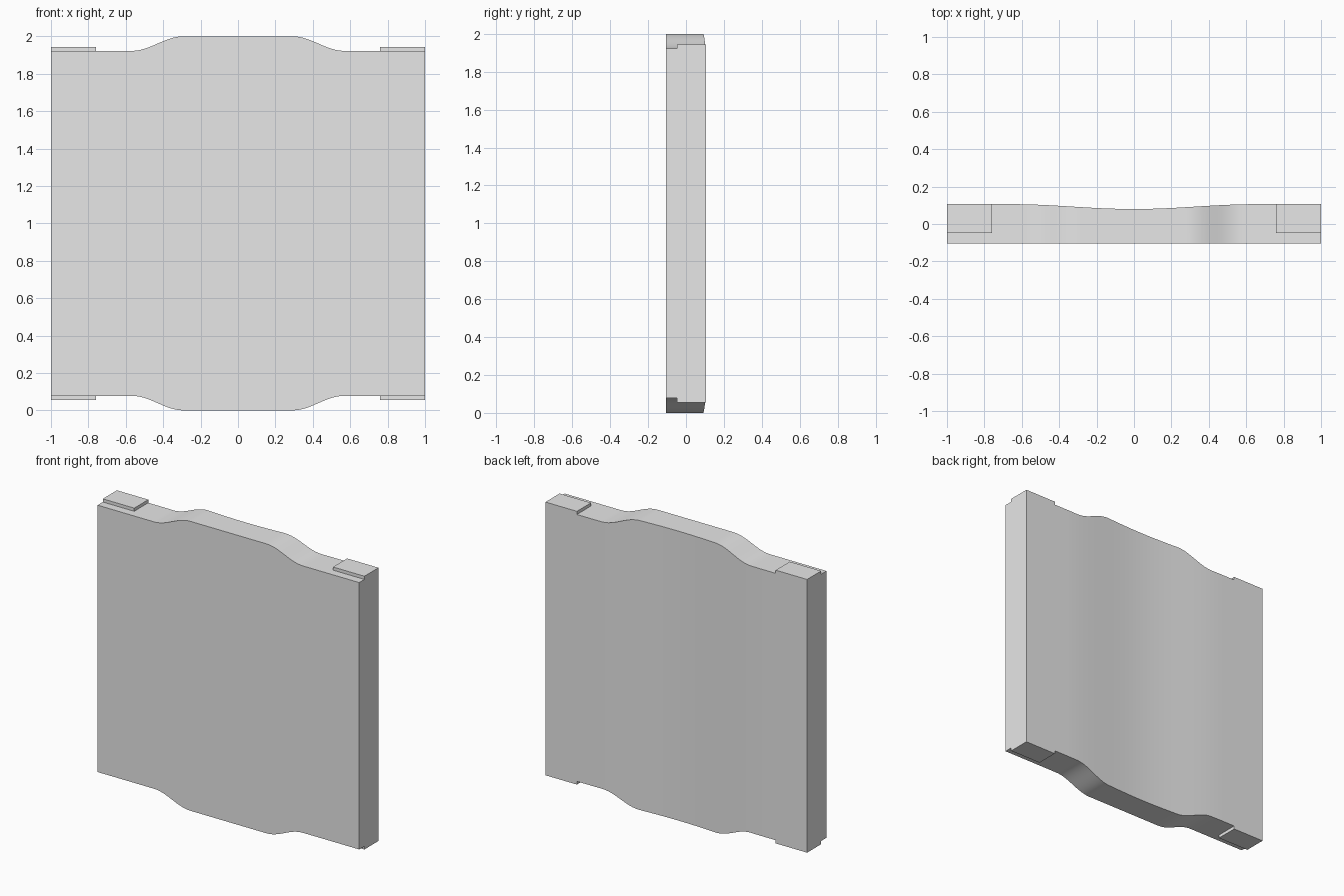
import bpy, bmesh
from math import cos, pi, radians

cube = bpy.data.objects.get("Cube")
if cube:
    bpy.data.objects.remove(cube, do_unlink=True)

HALF_W, FRONT, BACK = 1.0, -0.105, 0.106
HALF_H, SHOULDER, TAB = 1.0, 0.922, 0.944   # half heights about the middle

grey = bpy.data.materials.new("plain_grey")
grey.use_nodes = True
colour = (0.8, 0.8, 0.8, 1)
grey.diffuse_color = colour
grey.node_tree.nodes["Principled BSDF"].inputs["Base Color"].default_value = colour


def add_object(name, bm):
    bmesh.ops.recalc_face_normals(bm, faces=bm.faces)
    mesh = bpy.data.meshes.new(name)
    bm.to_mesh(mesh)
    bm.free()
    mesh.materials.append(grey)
    obj = bpy.data.objects.new(name, mesh)
    bpy.context.collection.objects.link(obj)
    return obj


def ease(x, start, end):
    """Smooth step from 0 at start to 1 at end."""
    t = min(max((abs(x) - start) / (end - start), 0), 1)
    return (1 - cos(pi * t)) / 2


# Panel: rectangular section swept across x, bulging in height, hollowed at the back
bm = bmesh.new()
rings = []
steps = 100
for i in range(steps + 1):
    x = HALF_W * (2 * i / steps - 1)
    h = HALF_H - (HALF_H - SHOULDER) * ease(x, 0.29, 0.57)
    back = 0.08 + (BACK - 0.08) * ease(x, 0, 0.66)
    section = [(FRONT, 1 - h), (FRONT, 1 + h), (back, 1 + h), (back, 1 - h)]
    rings.append([bm.verts.new((x, y, z)) for y, z in section])
for a, b in zip(rings, rings[1:]):
    for k in range(4):
        n = (k + 1) % 4
        bm.faces.new((a[k], a[n], b[n], b[k]))
bm.faces.new(rings[0])
bm.faces.new(rings[-1])
panel = add_object("panel", bm)

bpy.ops.object.select_all(action="DESELECT")
panel.select_set(True)
bpy.context.view_layer.objects.active = panel
bpy.ops.object.shade_smooth_by_angle(angle=radians(30))

# Corner tabs: thin plates on the four shoulders, flush with the back and sides
TAB_X, TAB_Y = 0.76, -0.048
for side, sx in (("left", 1), ("right", -1)):
    for level, sz in (("top", 1), ("bottom", -1)):
        bm = bmesh.new()
        bmesh.ops.create_cube(bm, size=1)
        for v in bm.verts:
            v.co = (sx * (HALF_W if v.co.x > 0 else TAB_X),
                    BACK if v.co.y > 0 else TAB_Y,
                    1 + sz * (TAB if v.co.z > 0 else SHOULDER))
        add_object(f"{level}_{side}_tab", bm)
